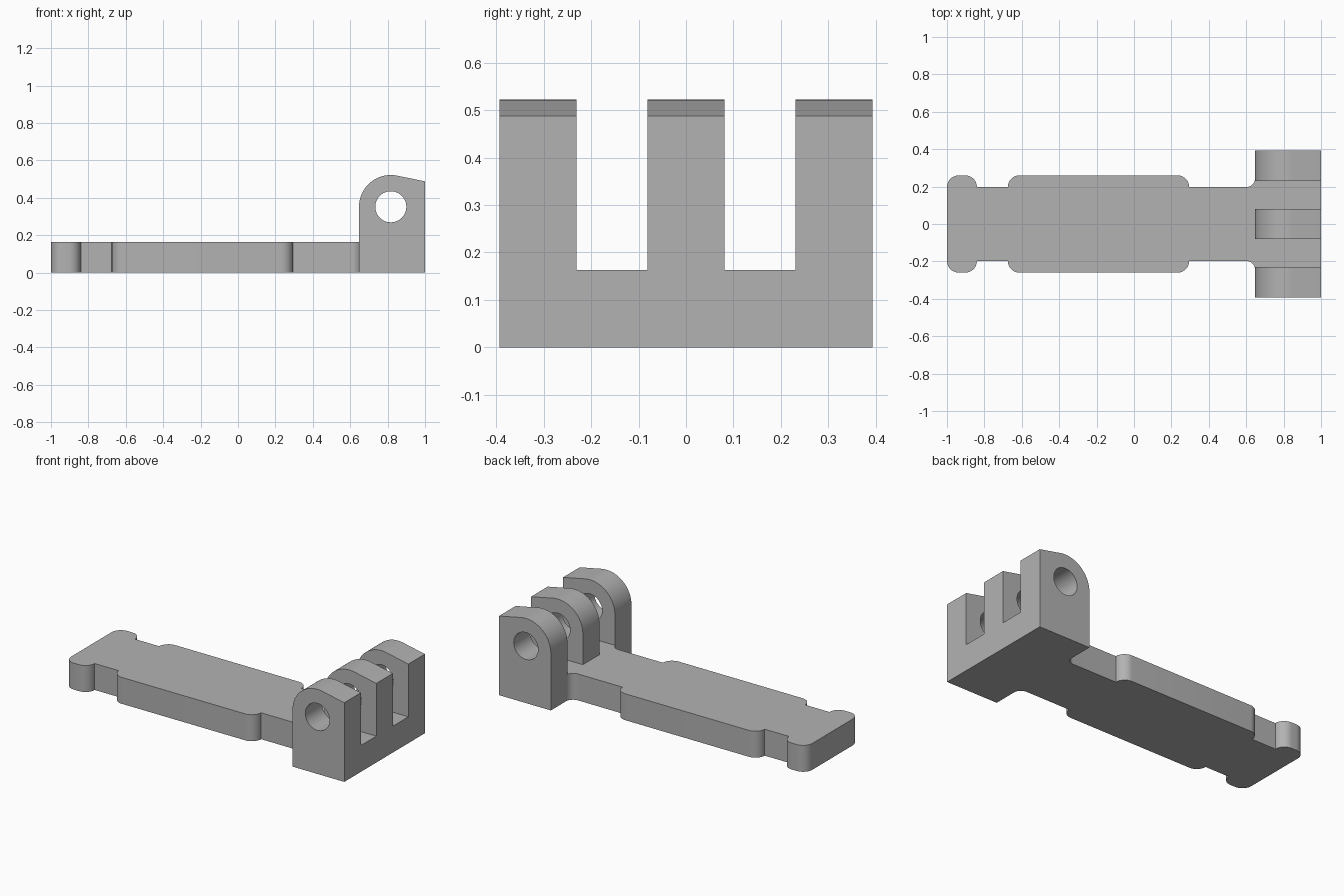
import bpy, bmesh, math
from mathutils import Vector

if "Cube" in bpy.data.objects:
    bpy.data.objects.remove(bpy.data.objects["Cube"])

grey = bpy.data.materials.new("light grey")
grey.diffuse_color = (0.45, 0.45, 0.45, 1)
grey.use_nodes = True
grey.node_tree.nodes["Principled BSDF"].inputs["Base Color"].default_value = grey.diffuse_color

T = 0.163            # plate thickness
W = 0.393            # hinge half width
HX, HZ, R = 0.817, 0.352, 0.17   # hinge pin centre and lug radius


def arc(cx, cy, r, a0, a1, n=12):
    angles = [math.radians(a0 + (a1 - a0) * i / n) for i in range(n + 1)]
    return [(cx + r * math.cos(a), cy + r * math.sin(a)) for a in angles]


def prism(name, points, offset):
    """Extrude a closed 3D outline along an offset vector."""
    bm = bmesh.new()
    face = bm.faces.new([bm.verts.new(p) for p in points])
    ext = bmesh.ops.extrude_face_region(bm, geom=[face])
    verts = [v for v in ext["geom"] if isinstance(v, bmesh.types.BMVert)]
    bmesh.ops.translate(bm, verts=verts, vec=Vector(offset))
    bmesh.ops.recalc_face_normals(bm, faces=bm.faces)
    mesh = bpy.data.meshes.new(name)
    bm.to_mesh(mesh)
    bm.free()
    mesh.materials.append(grey)
    ob = bpy.data.objects.new(name, mesh)
    bpy.context.collection.objects.link(ob)
    return ob


def combine(target, tool, operation):
    """Apply a boolean and remove the tool object."""
    mod = target.modifiers.new(operation.lower(), 'BOOLEAN')
    mod.operation, mod.solver, mod.object = operation, 'EXACT', tool
    bpy.context.view_layer.objects.active = target
    bpy.ops.object.modifier_apply(modifier=mod.name)
    bpy.data.objects.remove(tool)


# strap plate with rounded shoulders, continuing into the hinge base
r = 0.063
side = (arc(-1 + r, 0.197, r, 180, 90) + arc(-0.84 - r, 0.197, r, 90, 0)
        + arc(-0.675 + r, 0.197, r, 180, 90) + arc(0.295 - r, 0.197, r, 90, 0)
        + arc(0.599, 0.245, 0.048, 270, 360) + [(0.647, W), (1, W)])
outline = side + [(x, -y) for x, y in reversed(side)]
strap = prism("hinged_strap", [(x, y, 0) for x, y in outline], (0, 0, T))

# three hinge lugs with a round back and a sloping top
lug = [(1, T), (1, 0.488)] + arc(HX, HZ, R, 79.5, 180, 24) + [(0.647, T)]
for y0, y1 in ((-W, -0.231), (-0.081, 0.081), (0.231, W)):
    part = prism("hinge_lug", [(x, y0, z) for x, z in lug], (0, y1 - y0, 0))
    combine(strap, part, 'UNION')

# pin hole through all lugs
hole = arc(HX, HZ, 0.083, 0, 360, 48)[:-1]
pin = prism("pin_hole", [(x, -0.5, z) for x, z in hole], (0, 1, 0))
combine(strap, pin, 'DIFFERENCE')

# smooth curved walls, sharp edges
bpy.ops.object.select_all(action='DESELECT')
strap.select_set(True)
bpy.context.view_layer.objects.active = strap
bpy.ops.object.shade_smooth_by_angle(angle=math.radians(30))
